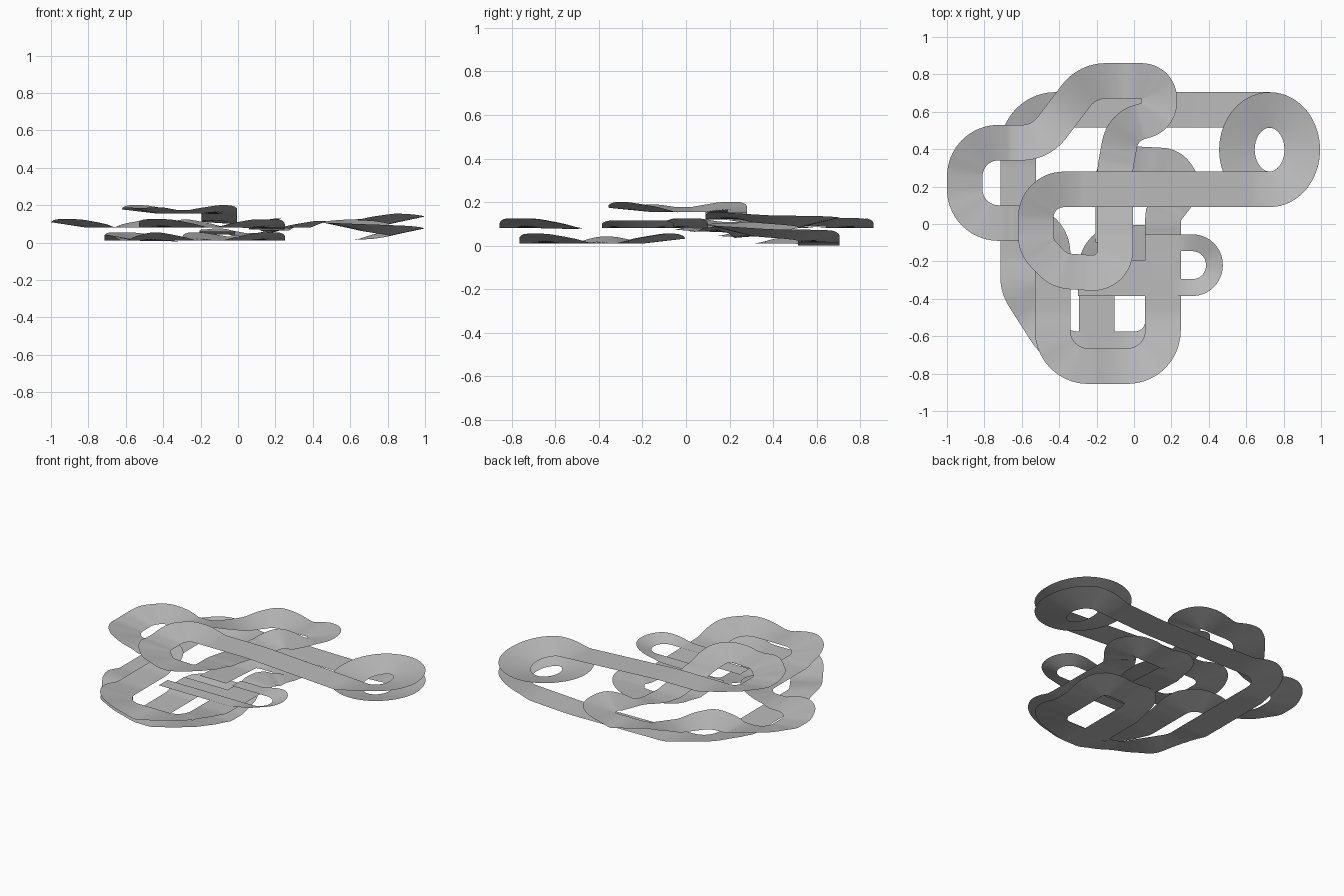
import bpy, math
from mathutils import Vector

if "Cube" in bpy.data.objects:
    bpy.data.objects.remove(bpy.data.objects["Cube"])

asphalt = bpy.data.materials.new("light_grey")
asphalt.diffuse_color = (0.5, 0.5, 0.5, 1)
asphalt.use_nodes = True
asphalt.node_tree.nodes["Principled BSDF"].inputs["Base Color"].default_value = asphalt.diffuse_color


def rounded(ctrl):
    """Polyline of (x, y, z, corner radius) -> dense points with arc corners."""
    out = []
    for i, (x, y, z, r) in enumerate(ctrl):
        p = Vector((x, y, z))
        if r == 0 or i in (0, len(ctrl) - 1):
            out.append(p)
            continue
        a, b = Vector(ctrl[i - 1][:3]) - p, Vector(ctrl[i + 1][:3]) - p
        la, lb = a.length, b.length
        a.normalize()
        b.normalize()
        half = a.angle(b) / 2
        t = min(r / math.tan(half), la * 0.49 if ctrl[i - 1][3] else la * .95,
                lb * 0.49 if ctrl[i + 1][3] else lb * .95)
        rad = t * math.tan(half)
        c = p + (a + b).normalized() * (rad / math.sin(half))
        u, v = p + a * t - c, p + b * t - c
        w = u.angle(v)
        for k in range(11):
            s = k / 10
            out.append(c + (u * math.sin((1 - s) * w) + v * math.sin(s * w)) / math.sin(w))
    return out


def resample(pts, step=0.015):
    out, carry = [pts[0]], 0.0
    for a, b in zip(pts, pts[1:]):
        d = (b - a).length
        s = step - carry
        while s <= d:
            out.append(a.lerp(b, s / d))
            s += step
        carry = d - (s - step)
    out.append(pts[-1])
    return out


def smooth(vals, n):
    return [sum(vals[max(0, i - n):i + n + 1]) / len(vals[max(0, i - n):i + n + 1])
            for i in range(len(vals))]


def ribbon(name, ctrl, width, bank):
    """Thin sheet along the path, outer edge raised in the turns."""
    pts = resample(rounded(ctrl))
    n = len(pts)
    zs = smooth([p.z for p in pts], 3)
    dirs = []
    for i in range(n):
        d = pts[min(n - 1, i + 1)] - pts[max(0, i - 1)]
        dirs.append(Vector((d.x, d.y)).normalized())
    turn = [0.0] * n
    for i in range(1, n - 1):
        a, b = dirs[i - 1], dirs[i + 1]
        turn[i] = math.atan2(a.x * b.y - a.y * b.x, a.dot(b)) / 0.03
    turn = smooth([max(-1, min(1, t / 4.5)) for t in turn], 5)
    verts, faces = [], []
    for p, z, d, t in zip(pts, zs, dirs, turn):
        side = Vector((-d.y, d.x)) * width / 2
        verts.append((p.x + side.x, p.y + side.y, z + bank * max(0, -t)))
        verts.append((p.x - side.x, p.y - side.y, z + bank * max(0, t)))
    for i in range(n - 1):
        k = 2 * i
        faces.append((k, k + 1, k + 3, k + 2))
    me = bpy.data.meshes.new(name)
    me.from_pydata(verts, [], faces)
    me.materials.append(asphalt)
    ob = bpy.data.objects.new(name, me)
    bpy.context.collection.objects.link(ob)
    bpy.context.view_layer.objects.active = ob
    ob.select_set(True)
    bpy.ops.object.shade_smooth_by_angle(angle=math.radians(30))
    ob.select_set(False)


# One and a half turns of the climbing loop on the right
loop = []
for k in range(61):
    a = math.radians(90 - 9 * k)
    loop.append((0.725 + 0.175 * math.cos(a), 0.3975 + 0.2125 * math.sin(a),
                 0.02 + 0.095 * k / 60, 0))

# Main track: ground level, loop, upper level, middle level
main = [
    (-.2, -.62, .01, 0), (-.2, -.1, .01, .13), (.155, -.1, .01, .12),
    (.155, -.67, .01, .15), (-.41, -.67, .01, .2), (-.62, -.34, .01, .2),
    (-.62, .61, .01, .2), (.35, .61, .0, 0),
] + loop + [
    (0, .185, .155, 0), (-.525, .185, .155, .2), (-.525, -.12, .155, .14),
    (-.4, -.25, .155, .15), (-.1, -.27, .155, .12), (-.1, -.03, .155, 0),
    (-.1, .3, .1, .2), (-.06, .52, .09, .15), (.135, .575, .085, .1),
    (.135, .765, .08, .1), (-.25, .765, .08, .2), (-.5, .435, .08, .2),
    (-.905, .435, .08, .18), (-.905, .005, .08, .18), (-.435, .005, .08, .16),
    (-.435, -.76, .08, .19), (.155, -.76, .08, .19), (.155, .05, .07, 0),
    (.27, .2, .05, .11), (.2, .31, .04, .1), (0, .32, .035, .2),
    (-.11, .3, .035, .12), (-.11, -.1, .06, 0),
]
ribbon("main_track", main, 0.19, 0.045)

# Narrow side turn and its wider approach
ribbon("side_turn", [(-.3, -.34, .08, 0), (.43, -.34, .08, .12),
                     (.43, -.1, .08, .12), (.06, -.1, .08, 0)], 0.09, 0.035)
ribbon("inner_link", [(-.25, -.245, .075, 0), (.1, -.245, .075, 0)], 0.1, 0)
